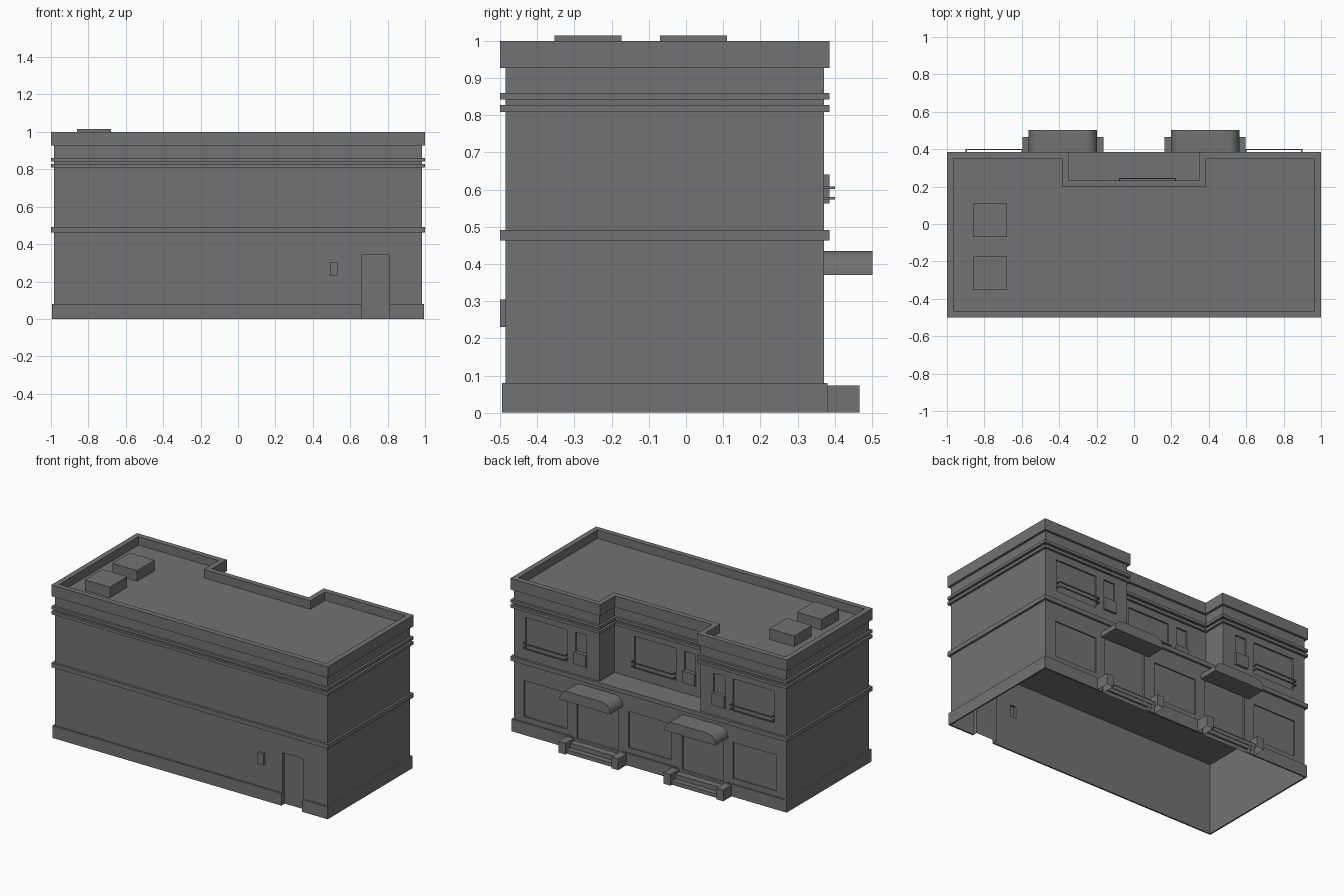
import bpy, bmesh, math
from mathutils import Vector

if "Cube" in bpy.data.objects:
    bpy.data.objects.remove(bpy.data.objects["Cube"])

W, F, B, R, RX = 0.985, -0.485, 0.371, 0.217, 0.365   # half width, front, back, recess depth and half width

# Dark grey finish for every part
grey = bpy.data.materials.new("dark_grey")
grey.diffuse_color = (0.17, 0.17, 0.17, 1)
grey.use_nodes = True
grey.node_tree.nodes["Principled BSDF"].inputs["Base Color"].default_value = grey.diffuse_color


def finish(bm, name, facing=None):
    bmesh.ops.remove_doubles(bm, verts=bm.verts, dist=1e-5)
    bmesh.ops.recalc_face_normals(bm, faces=bm.faces)
    if facing is not None:
        total = sum((f.normal * f.calc_area() for f in bm.faces), Vector())
        if total.dot(Vector(facing)) < 0:
            bmesh.ops.reverse_faces(bm, faces=bm.faces)
    me = bpy.data.meshes.new(name)
    bm.to_mesh(me)
    bm.free()
    me.materials.append(grey)
    ob = bpy.data.objects.new(name, me)
    bpy.context.collection.objects.link(ob)
    return ob


def face(bm, pts):
    return bm.faces.new([bm.verts.new(p) for p in pts])


def sheet(name, pts, facing):
    bm = bmesh.new()
    face(bm, pts)
    return finish(bm, name, facing)


def box(name, x0, x1, y0, y1, z0, z1, open_bottom=False):
    bm = bmesh.new()
    bmesh.ops.create_cube(bm, size=1)
    if open_bottom:
        low = [f for f in bm.faces if f.calc_center_median().z < -0.4]
        bmesh.ops.delete(bm, geom=low, context='FACES_ONLY')
    for v in bm.verts:
        v.co = ((x0 + x1) / 2 + v.co.x * (x1 - x0), (y0 + y1) / 2 + v.co.y * (y1 - y0),
                (z0 + z1) / 2 + v.co.z * (z1 - z0))
    return finish(bm, name, (0, 0, 1) if open_bottom else None)


def wall(name, y, out, x0, x1, z0, z1, panels):
    """Wall facing y*out; each panel (x0, x1, z0, z1, depth) is sunk in, or pushed out if negative."""
    xs = sorted({x0, x1, *[v for p in panels for v in p[:2]]})
    zs = sorted({z0, z1, *[v for p in panels for v in p[2:4]]})

    def depth(i, j):
        cx, cz, d = (xs[i] + xs[i + 1]) / 2, (zs[j] + zs[j + 1]) / 2, 0
        for p in panels:
            if p[0] < cx < p[1] and p[2] < cz < p[3]:
                d = p[4]
        return y - out * d
    bm = bmesh.new()
    nx, nz = len(xs) - 1, len(zs) - 1
    for i in range(nx):
        for j in range(nz):
            d, a, b, c, e = depth(i, j), xs[i], xs[i + 1], zs[j], zs[j + 1]
            face(bm, [(a, d, c), (b, d, c), (b, d, e), (a, d, e)])
            if i + 1 < nx and depth(i + 1, j) != d:
                n = depth(i + 1, j)
                face(bm, [(b, d, c), (b, n, c), (b, n, e), (b, d, e)])
            if j + 1 < nz and depth(i, j + 1) != d:
                n = depth(i, j + 1)
                face(bm, [(a, d, e), (b, d, e), (b, n, e), (a, n, e)])
    return finish(bm, name, (0, out, 0))


def band(name, path, o0, o1, z0, z1, closed=True):
    """Rectangular moulding swept along a counter-clockwise plan path with square mitres."""
    bm, n, rings = bmesh.new(), len(path), []

    def normal(i):
        d = (Vector(path[(i + 1) % n]) - Vector(path[i % n])).normalized()
        return Vector((d.y, -d.x))
    for i, p in enumerate(path):
        if closed or 0 < i < n - 1:
            m = normal(i - 1) + normal(i)
        else:
            m = normal(0 if i == 0 else n - 2)
        rings.append([bm.verts.new((p[0] + m.x * o, p[1] + m.y * o, z))
                      for o, z in ((o0, z0), (o1, z0), (o1, z1), (o0, z1))])
    for i in range(n if closed else n - 1):
        a, b = rings[i], rings[(i + 1) % n]
        for k in range(4):
            bm.faces.new((a[k], b[k], b[(k + 1) % 4], a[(k + 1) % 4]))
    if not closed:
        bm.faces.new(rings[0])
        bm.faces.new(rings[-1])
    return finish(bm, name)


def mirrored(p):
    return (-p[1], -p[0]) + tuple(p[2:])


lower = [(-W, F), (W, F), (W, B), (-W, B)]
upper = [(-W, F), (W, F), (W, B), (RX, B), (RX, R), (-RX, R), (-RX, B), (-W, B)]

# Front wall with service door and meter box
wall("front_wall", F, -1, -W, W, 0, 0.95,
     [(0.66, 0.81, 0, 0.343, 0.025), (0.492, 0.533, 0.23, 0.305, -0.015)])

# Shop front with three windows and two doors
shop_window = (0.6, 0.91, 0.115, 0.35, 0.008)
door = (0.23, 0.53, 0.07, 0.39, 0.015)
wall("shop_front", B, 1, -W, W, 0, 0.49,
     [shop_window, mirrored(shop_window), door, mirrored(door), (-0.155, 0.155, 0.115, 0.35, 0.008)])

# Upper back walls: wide window, narrow window, cooling unit
wide = (0.6, 0.9, 0.555, 0.765, 0.01)
narrow = (0.46, 0.54, 0.565, 0.765, 0.01)
unit = (0.455, 0.545, 0.562, 0.64, -0.015)
wing = [wide, narrow, unit]
wall("right_wing_wall", B, 1, RX, W, 0.49, 0.95, wing)
wall("left_wing_wall", B, 1, -W, -RX, 0.49, 0.95, [mirrored(p) for p in wing])
wall("recess_wall", R, 1, -RX, RX, 0.49, 0.95,
     [(-0.08, 0.22, 0.555, 0.765, 0.01), (-0.22, -0.14, 0.565, 0.765, 0.01),
      (-0.225, -0.135, 0.562, 0.64, -0.015)])

# Side walls and recess returns
for side, s in (("right", 1), ("left", -1)):
    sheet(side + "_wall", [(s * W, F, 0), (s * W, B, 0), (s * W, B, 0.95), (s * W, F, 0.95)], (s, 0, 0))
    x = s * RX
    sheet(side + "_recess_return", [(x, R, 0.49), (x, B, 0.49), (x, B, 0.95), (x, R, 0.95)], (-s, 0, 0))

# Roof, terrace and ceiling over the open-bottomed ground floor
sheet("roof", [(x, y, 0.945) for x, y in upper], (0, 0, 1))
sheet("terrace_floor", [(-RX, R, 0.49), (RX, R, 0.49), (RX, B, 0.49), (-RX, B, 0.49)], (0, 0, 1))
sheet("ceiling", [(x, y, 0.463) for x, y in lower], (0, 0, -1))

# Mouldings, parapet and plinth
band("floor_band", lower, 0, 0.015, 0.463, 0.491)
band("lower_cornice", upper, 0, 0.015, 0.809, 0.828)
band("upper_cornice", upper, 0, 0.015, 0.842, 0.86)
band("parapet", upper, -0.02, 0.015, 0.927, 1.0)
band("plinth_right", [(0.81, F), (W, F), (W, B), (0.56, B)], 0, 0.01, 0, 0.08, False)
band("plinth_left", [(-0.56, B), (-W, B), (-W, F), (0.66, F)], 0, 0.01, 0, 0.08, False)
band("plinth_middle", [(0.2, B), (-0.2, B)], 0, 0.01, 0, 0.08, False)

# Roof units
box("roof_unit_front", -0.86, -0.68, -0.353, -0.173, 0.945, 1.015)
box("roof_unit_back", -0.86, -0.68, -0.07, 0.11, 0.945, 1.015)

# Window rails: slim bars bent back to the wall at both ends
for name, x0, x1, y in (("right", 0.595, 0.9, B), ("left", -0.9, -0.595, B), ("recess", -0.08, 0.225, R)):
    for k, z in enumerate((0.573, 0.602)):
        path = [(x1 - 0.006, y), (x1 - 0.006, y + 0.024), (x0 + 0.006, y + 0.024), (x0 + 0.006, y)]
        band(f"{name}_rail_{k}", path, 0, 0.006, z, z + 0.007, False)

# Entrances: rounded awning, two steps, two posts
for side, s in (("right", 1), ("left", -1)):
    c, hw, r = s * 0.38, 0.183, 0.06
    arc = [(hw - r + r * math.cos(t * math.pi / 16), 0.375 + r * math.sin(t * math.pi / 16)) for t in range(9)]
    prof = [(hw, 0.37)] + arc + [(-x, z) for x, z in reversed(arc)] + [(-hw, 0.37)]
    bm = bmesh.new()
    f = face(bm, [(c + x, B, z) for x, z in prof])
    ext = bmesh.ops.extrude_face_region(bm, geom=[f], use_keep_orig=True)["geom"]
    bmesh.ops.translate(bm, vec=(0, 0.131, 0), verts=[g for g in ext if isinstance(g, bmesh.types.BMVert)])
    awning = finish(bm, side + "_awning")
    bpy.context.view_layer.objects.active = awning
    awning.select_set(True)
    bpy.ops.object.shade_smooth_by_angle(angle=math.radians(35))
    awning.select_set(False)
    box(side + "_step_low", c - 0.167, c + 0.167, B, 0.45, 0, 0.025, True)
    box(side + "_step_high", c - 0.167, c + 0.167, B, 0.415, 0, 0.055, True)
    for k, d in enumerate((-0.191, 0.191)):
        box(f"{side}_step_post_{k}", c + d - 0.025, c + d + 0.025, B, 0.466, 0, 0.073, True)
